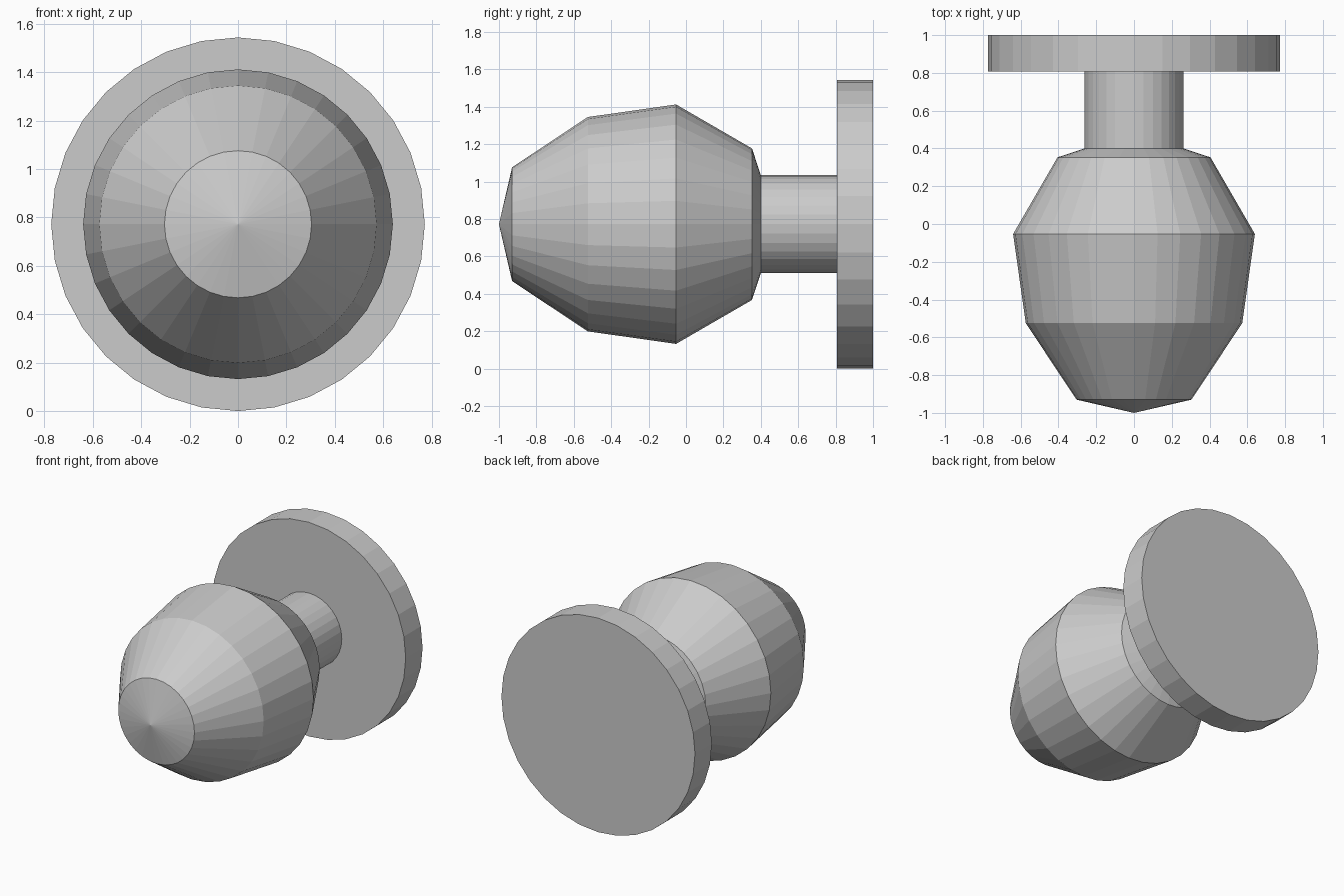
import bpy, bmesh
from math import sin, cos, tau

if "Cube" in bpy.data.objects:
    bpy.data.objects.remove(bpy.data.objects["Cube"])

SIDES = 32
R_PLATE = 0.772


def lathe(name, profile, sides=SIDES, height=R_PLATE):
    """Revolve (y, radius) points around the y axis; radius 0 closes to a pole."""
    bm = bmesh.new()
    rings = []
    for y, r in profile:
        n = sides if r > 0 else 1
        rings.append([bm.verts.new((r * sin(tau * i / sides), y,
                                    height + r * cos(tau * i / sides)))
                      for i in range(n)])
    for a, b in zip(rings, rings[1:]):
        for i in range(sides):
            j = (i + 1) % sides
            quad = [a[i % len(a)], a[j % len(a)], b[j % len(b)], b[i % len(b)]]
            bm.faces.new(list(dict.fromkeys(quad)))
    # flat cap where the profile ends on an open ring
    if len(rings[-1]) > 1:
        bm.faces.new(rings[-1])
    bmesh.ops.recalc_face_normals(bm, faces=bm.faces)
    mesh = bpy.data.meshes.new(name)
    bm.to_mesh(mesh)
    bm.free()
    obj = bpy.data.objects.new(name, mesh)
    bpy.context.collection.objects.link(obj)
    return obj


# Turned door knob: pointed grip, neck and wall plate in one closed surface
lathe("door_knob", [
    (-1.0, 0.0), (-0.93, 0.304), (-0.525, 0.573), (-0.053, 0.64),   # grip
    (0.353, 0.405), (0.40, 0.262),                                  # shoulder
    (0.808, 0.262),                                                 # neck
    (0.808, R_PLATE), (1.0, R_PLATE),                               # wall plate
])
